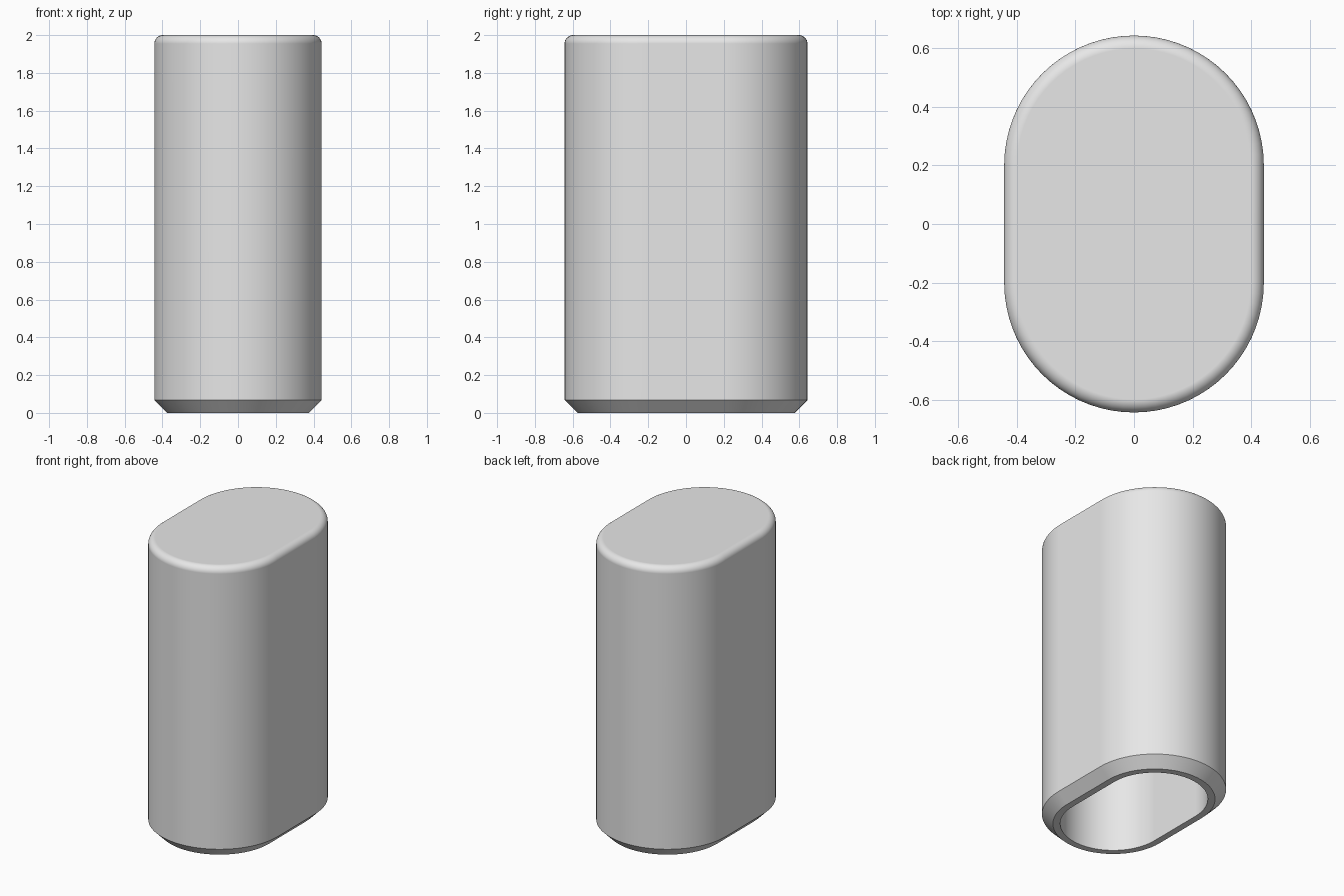
import bpy, bmesh, math

cube = bpy.data.objects.get("Cube")
if cube:
    bpy.data.objects.remove(cube, do_unlink=True)

RADIUS, OFFSET, HEIGHT = 0.443, 0.2, 2.0   # obround: end radius, arc centre offset
CHAMFER, WALL, FILLET = 0.068, 0.113, 0.045
ARC_STEPS, FILLET_STEPS = 36, 8

grey = bpy.data.materials.new("plain grey")
grey.use_nodes = True
grey.diffuse_color = (0.8, 0.8, 0.8, 1)
grey.node_tree.nodes["Principled BSDF"].inputs["Base Color"].default_value = (0.8, 0.8, 0.8, 1)


def obround(bm, inset, z):
    """Ring of vertices along an obround outline, shrunk by inset."""
    r = RADIUS - inset
    ring = []
    for start, cy in ((0, OFFSET), (math.pi, -OFFSET)):
        for i in range(ARC_STEPS + 1):
            a = start + math.pi * i / ARC_STEPS
            ring.append(bm.verts.new((r * math.cos(a), cy + r * math.sin(a), z)))
    return ring


# Wall profile: cavity ceiling, cavity mouth, rim, chamfer, rounded top
profile = [(WALL, HEIGHT - WALL), (WALL, 0), (CHAMFER, 0), (0, CHAMFER)]
for i in range(FILLET_STEPS + 1):
    a = math.pi / 2 * i / FILLET_STEPS
    profile.append((FILLET * (1 - math.cos(a)), HEIGHT - FILLET * (1 - math.sin(a))))

# Hollow cap lofted through the profile
bm = bmesh.new()
rings = [obround(bm, inset, z) for inset, z in profile]
for lower, upper in zip(rings, rings[1:]):
    n = len(lower)
    for i in range(n):
        j = (i + 1) % n
        bm.faces.new((lower[i], lower[j], upper[j], upper[i]))
bm.faces.new(rings[-1])
bm.faces.new(list(reversed(rings[0])))
bmesh.ops.recalc_face_normals(bm, faces=bm.faces[:])

mesh = bpy.data.meshes.new("hollow_cap")
bm.to_mesh(mesh)
bm.free()
mesh.materials.append(grey)
cap = bpy.data.objects.new("hollow_cap", mesh)
bpy.context.collection.objects.link(cap)

# Smooth sides with crisp chamfer and flat top
bpy.ops.object.select_all(action="DESELECT")
cap.select_set(True)
bpy.context.view_layer.objects.active = cap
bpy.ops.object.shade_smooth_by_angle(angle=math.radians(30))
weighted = cap.modifiers.new("flat top normals", "WEIGHTED_NORMAL")
weighted.keep_sharp = True
